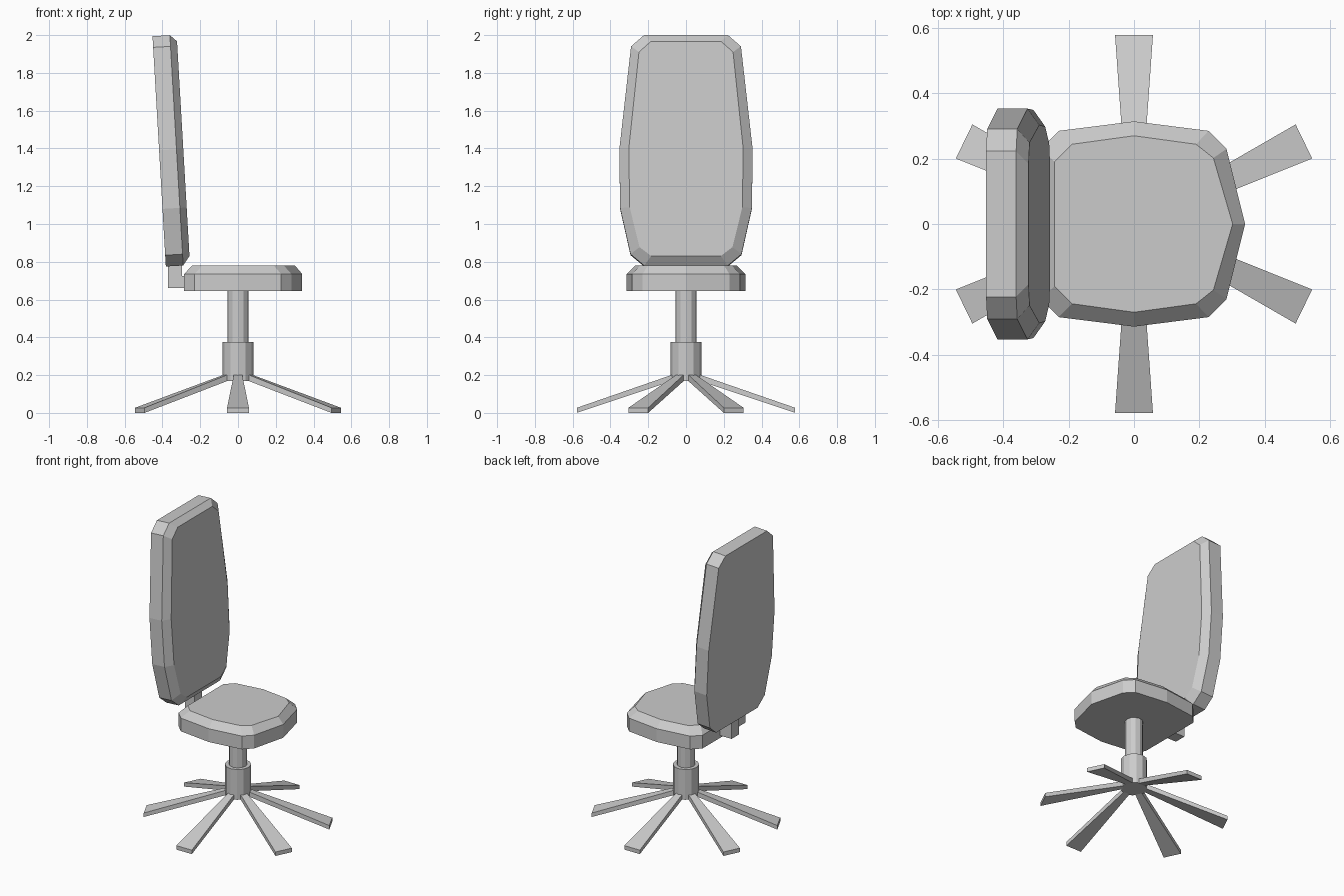
import bpy, bmesh
from math import radians, cos, sin, atan2

if "Cube" in bpy.data.objects:
    bpy.data.objects.remove(bpy.data.objects["Cube"])


def make_object(name, bm):
    bmesh.ops.recalc_face_normals(bm, faces=bm.faces)
    me = bpy.data.meshes.new(name)
    bm.to_mesh(me)
    bm.free()
    ob = bpy.data.objects.new(name, me)
    bpy.context.collection.objects.link(ob)
    return ob


def loft(name, rings):
    """Skin closed rings of equal length and cap both ends."""
    bm = bmesh.new()
    loops = [[bm.verts.new(p) for p in r] for r in rings]
    n = len(loops[0])
    for a, b in zip(loops, loops[1:]):
        for i in range(n):
            j = (i + 1) % n
            bm.faces.new((a[i], a[j], b[j], b[i]))
    bm.faces.new(loops[0])
    bm.faces.new(loops[-1])
    return make_object(name, bm)


def mirrored(half):
    """Close a half outline (a, b) by mirroring it across b = 0."""
    return half + [(a, -b) for a, b in reversed(half) if b > 0]


def box(name, x0, x1, y, z0, z1):
    outline = [(x0, -y), (x1, -y), (x1, y), (x0, y)]
    return loft(name, [[(px, py, z) for px, py in outline] for z in (z0, z1)])


def prism(name, r, z0, z1, sides=12):
    ang = [radians(360 * i / sides) for i in range(sides)]
    return loft(name, [[(r * cos(a), r * sin(a), z) for a in ang] for z in (z0, z1)])


# Seat cushion with chamfered top, outline as (x, y)
seat_outer = mirrored([(0.34, 0), (0.283, 0.23), (0.228, 0.285), (0, 0.314),
                       (-0.23, 0.285), (-0.285, 0.23)])
seat_inner = mirrored([(0.302, 0), (0.243, 0.202), (0.19, 0.244), (0, 0.27),
                       (-0.19, 0.244), (-0.243, 0.19)])
loft("seat", [[(x, y, 0.645) for x, y in seat_outer],
              [(x, y, 0.735) for x, y in seat_outer],
              [(x, y, 0.78) for x, y in seat_inner]])

# Tilted backrest with chamfered front, outline as (z, y)
LEAN = 0.058


def back_ring(outline, depth):
    return [(-0.382 - LEAN * (z - 0.775) + depth, y, z + LEAN * depth) for z, y in outline]


back_outer = mirrored([(1.994, 0.223), (1.935, 0.291), (1.39, 0.353),
                       (1.08, 0.349), (0.835, 0.294), (0.775, 0.222)])
back_inner = mirrored([(1.96, 0.185), (1.903, 0.249), (1.39, 0.303),
                       (1.08, 0.298), (0.87, 0.246), (0.823, 0.184)])
loft("backrest", [back_ring(back_outer, 0), back_ring(back_outer, 0.092),
                  back_ring(back_inner, 0.128)])

# Bracket joining the seat and backrest
box("bracket_post", -0.37, -0.297, 0.04, 0.66, 0.82)
box("bracket_arm", -0.3, -0.25, 0.04, 0.66, 0.725)

# Column and hub
prism("column", 0.056, 0.36, 0.65)
prism("hub", 0.081, 0.17, 0.375)

# Six flared, sloping legs
side = atan2(0.255, 0.525)
angles = [side, radians(90), radians(180) - side]
angles += [-a for a in angles]
for i, a in enumerate(angles):
    rings = []
    for r, w, lo, hi in ((0.055, 0.021, 0.175, 0.208), (0.578, 0.058, 0.0, 0.027)):
        rings.append([(r * cos(a) - t * sin(a), r * sin(a) + t * cos(a), z)
                      for t, z in ((-w, lo), (w, lo), (w, hi), (-w, hi))])
    loft(f"leg_{i + 1}", rings)
